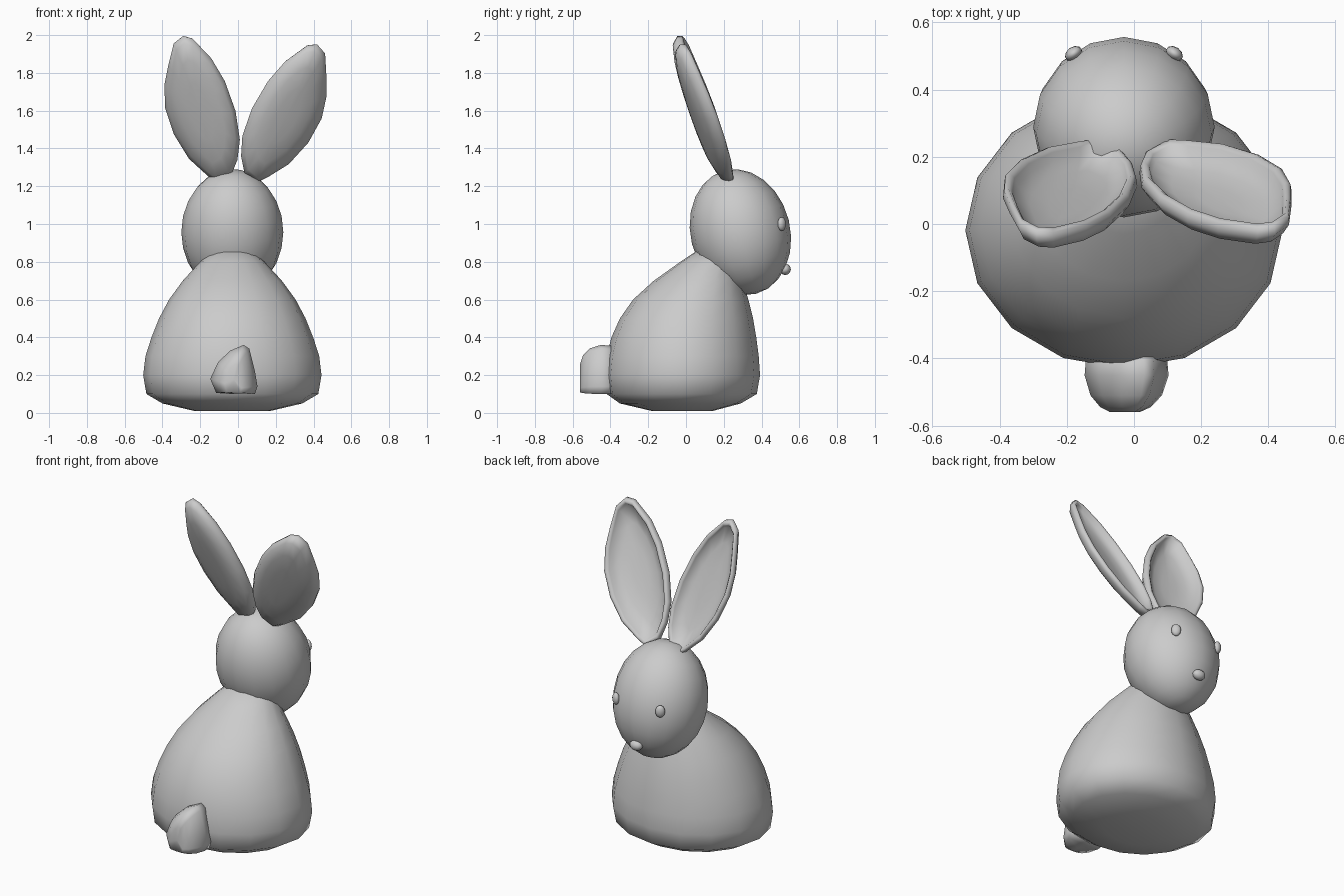
import bpy, bmesh
from math import sin, cos, pi, radians
from mathutils import Vector

if "Cube" in bpy.data.objects:
    bpy.data.objects.remove(bpy.data.objects["Cube"])

CX = -0.03  # shared centre line of body, head, nose and tail


def loft(name, rings, cap=True):
    """Skin a list of closed rings with quads and shade it smooth."""
    bm = bmesh.new()
    loops = [[bm.verts.new(p) for p in r] for r in rings]
    n = len(rings[0])
    for a, b in zip(loops, loops[1:]):
        for i in range(n):
            j = (i + 1) % n
            bm.faces.new((a[i], a[j], b[j], b[i]))
    if cap:
        for ring in (loops[0], loops[-1]):
            c = bm.verts.new(sum((v.co for v in ring), Vector()) / n)
            for i in range(n):
                bm.faces.new((ring[i], ring[(i + 1) % n], c))
    bmesh.ops.recalc_face_normals(bm, faces=bm.faces)
    me = bpy.data.meshes.new(name)
    bm.to_mesh(me)
    bm.free()
    me.shade_smooth()
    ob = bpy.data.objects.new(name, me)
    bpy.context.collection.objects.link(ob)
    return ob


def ball(name, loc, radii, rot=(0, 0, 0), seg=16, rings=12):
    bpy.ops.mesh.primitive_uv_sphere_add(segments=seg, ring_count=rings, radius=1,
                                         location=loc, rotation=rot)
    ob = bpy.context.object
    ob.name = name
    ob.scale = radii
    ob.data.shade_smooth()
    return ob


# Body: sections of z, half width, back y, chest y
sections = [(0.01, 0.20, -0.18, 0.14), (0.05, 0.37, -0.35, 0.29),
            (0.10, 0.455, -0.42, 0.375), (0.20, 0.472, -0.43, 0.392),
            (0.30, 0.46, -0.42, 0.385), (0.40, 0.428, -0.395, 0.372),
            (0.50, 0.388, -0.35, 0.355), (0.60, 0.335, -0.28, 0.33),
            (0.70, 0.262, -0.17, 0.30), (0.80, 0.17, -0.03, 0.27),
            (0.86, 0.10, 0.06, 0.24)]
body = []
for z, rx, y0, y1 in sections:
    yc, ry = (y0 + y1) / 2, (y1 - y0) / 2
    body.append([(CX + rx * cos(k * pi / 8), yc + ry * sin(k * pi / 8), z)
                 for k in range(16)])
loft("body", body)

# Head: egg leaning so the chin comes forward
ball("head", (CX, 0.288, 0.957), (0.27, 0.264, 0.337), (radians(14), 0, 0))

# Eyes and nose
for side, label in ((-1, "left"), (1, "right")):
    ball("eye_" + label, (CX + side * 0.15, 0.507, 1.0), (0.028, 0.02, 0.036),
         (0, 0, -side * radians(35)), 10, 8)
ball("nose", (CX, 0.525, 0.76), (0.04, 0.03, 0.03), (0, 0, 0), 10, 8)

# Tail: lopsided tuft with a flat underside
tuft = [(-0.115, 0.105), (-0.147, 0.18), (-0.105, 0.27), (-0.04, 0.33), (0.03, 0.36),
        (0.06, 0.34), (0.09, 0.22), (0.103, 0.14), (0.09, 0.10), (-0.02, 0.10)]
tail = [[(CX + (x - CX) * s, y, 0.12 + (z - 0.12) * s ** 0.5) for x, z in tuft]
        for y, s in ((-0.38, 0.95), (-0.45, 1), (-0.51, 0.85), (-0.545, 0.6), (-0.56, 0.35))]
loft("tail", tail)

# Ears: leaf outline (outward, along) swept through a cupped section
leaf = [(0.04, -0.40), (0.08, -0.347), (0.15, -0.233), (0.191, -0.086), (0.197, 0.06),
        (0.167, 0.178), (0.12, 0.27), (0.059, 0.376), (0.0, 0.40), (-0.044, 0.372),
        (-0.111, 0.244), (-0.146, 0.109), (-0.157, -0.058), (-0.137, -0.211),
        (-0.095, -0.31), (-0.04, -0.38)]
# width scale, length scale, depth towards the open side
cup = [(0.3, 0.4, -0.068), (0.6, 0.7, -0.06), (0.88, 0.92, -0.038), (1, 1, -0.005),
       (0.98, 0.99, 0.018), (0.90, 0.955, 0.026), (0.83, 0.92, 0.015),
       (0.78, 0.89, -0.005), (0.55, 0.65, -0.025), (0.25, 0.35, -0.032)]
for label, side, cx, cz, ang in (("left", -1, -0.18, 1.612, 16), ("right", 1, 0.24, 1.594, 26.6)):
    s, c = sin(radians(ang)), cos(radians(ang))
    rings = []
    for w, l, d in cup:
        ring = []
        for u, v in leaf:
            u, v = 0.02 + (u - 0.02) * w, v * l
            x, z = cx + side * (u * c + v * s), cz + v * c - u * s
            y = 0.22 - 0.34 * (z - 1.23) + 0.2 * u + d
            ring.append((x, y, z + 0.2 * d))
        rings.append(ring)
    loft("ear_" + label, rings)
